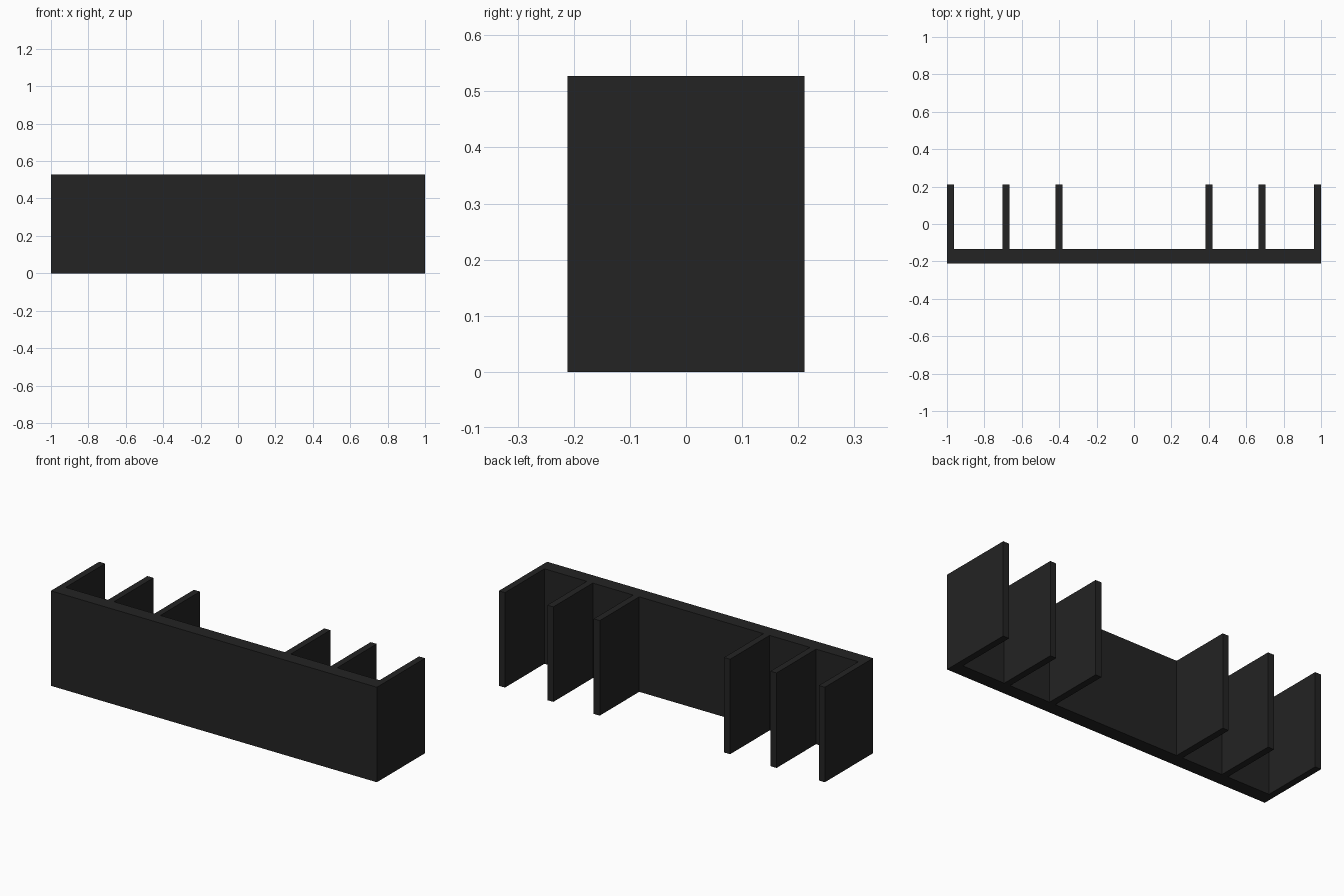
import bpy

cube = bpy.data.objects.get("Cube")
if cube:
    bpy.data.objects.remove(cube, do_unlink=True)

HEIGHT = 0.527
FRONT, BACK = -0.211, 0.211
WALL_BACK = -0.135
PANEL = 0.037

# Single charcoal finish
charcoal = bpy.data.materials.new("charcoal")
charcoal.use_nodes = True
colour = (0.017, 0.017, 0.017, 1)
charcoal.diffuse_color = colour
charcoal.node_tree.nodes["Principled BSDF"].inputs["Base Color"].default_value = colour


def box(name, x, width, y0, y1):
    """Full-height board centred on x, spanning y0 to y1."""
    bpy.ops.mesh.primitive_cube_add(size=1, location=(x, (y0 + y1) / 2, HEIGHT / 2))
    obj = bpy.context.object
    obj.name = name
    obj.scale = (width, y1 - y0, HEIGHT)
    bpy.ops.object.transform_apply(location=False, rotation=False, scale=True)
    obj.data.materials.append(charcoal)


# Thick front board
box("front_board", 0, 2, FRONT, WALL_BACK)

# Mirrored upright panels behind the board
for side, sign in (("left", 1), ("right", -1)):
    for part, x in (("end_panel", 1 - PANEL / 2), ("outer_divider", 0.685), ("inner_divider", 0.4)):
        box(f"{side}_{part}", sign * x, PANEL, WALL_BACK, BACK)
